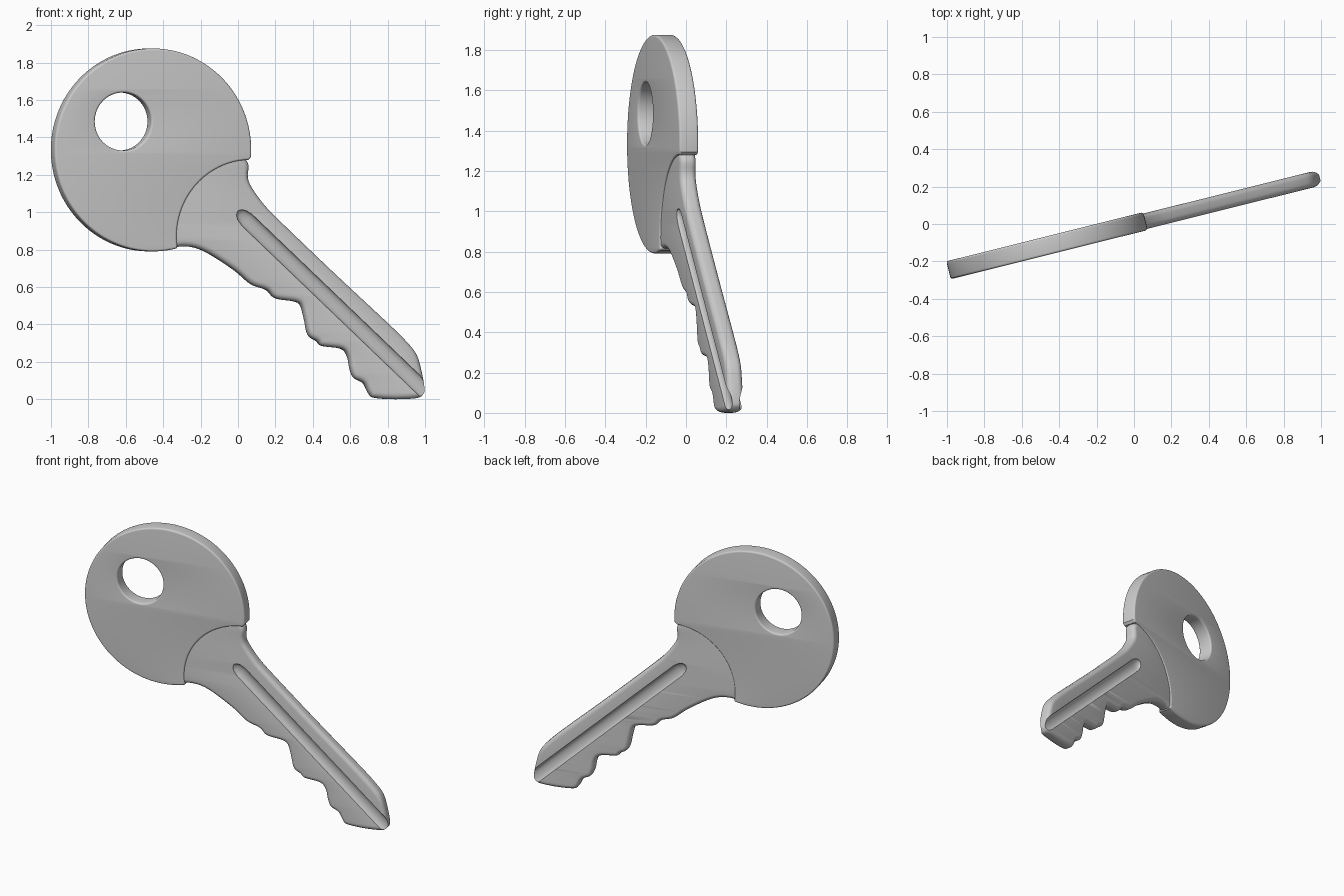
import bpy, bmesh, math
from mathutils import Matrix, Vector

if "Cube" in bpy.data.objects:
    bpy.data.objects.remove(bpy.data.objects["Cube"])

TILT = math.radians(14)
C = math.cos(TILT)
# local XY plane of the key -> upright, turned about z
PLACE = Matrix.Rotation(TILT, 4, 'Z') @ Matrix.Rotation(math.pi / 2, 4, 'X')


def circle(cx, cz, r, n=96):
    return [Vector((cx + r * math.cos(2 * math.pi * i / n),
                    cz + r * math.sin(2 * math.pi * i / n))) for i in range(n)]


def smooth_loop(pts, steps=5):
    """Closed Catmull-Rom curve through the points."""
    out, n = [], len(pts)
    for i in range(n):
        a, b, c, d = (Vector(pts[(i + k) % n]) for k in (-1, 0, 1, 2))
        for s in range(steps):
            t = s / steps
            out.append(0.5 * (2 * b + (c - a) * t + (2 * a - 5 * b + 4 * c - d) * t * t
                              + (3 * b - a - 3 * c + d) * t ** 3))
    return out


def plate(name, loops, half, bevel):
    """Flat plate with rounded edges from closed outlines."""
    cu = bpy.data.curves.new(name + "_outline", 'CURVE')
    cu.dimensions, cu.fill_mode = '2D', 'BOTH'
    cu.extrude, cu.bevel_depth, cu.offset = half - bevel, bevel, -bevel
    cu.bevel_resolution = 4
    for loop in loops:
        sp = cu.splines.new('POLY')
        sp.points.add(len(loop) - 1)
        for p, v in zip(sp.points, loop):
            p.co = (v.x, v.y, 0, 1)
        sp.use_cyclic_u = True
    tmp = bpy.data.objects.new(name + "_tmp", cu)
    bpy.context.collection.objects.link(tmp)
    dg = bpy.context.evaluated_depsgraph_get()
    me = bpy.data.meshes.new_from_object(tmp.evaluated_get(dg))
    bpy.data.objects.remove(tmp)
    bm = bmesh.new()
    bm.from_mesh(me)
    bmesh.ops.remove_doubles(bm, verts=bm.verts, dist=0.0003)
    bmesh.ops.recalc_face_normals(bm, faces=bm.faces)
    bm.to_mesh(me)
    bm.free()
    me.name = name
    ob = bpy.data.objects.new(name, me)
    bpy.context.collection.objects.link(ob)
    return ob


def finish(ob, angle=30):
    ob.data.transform(PLACE)
    bpy.ops.object.select_all(action='DESELECT')
    ob.select_set(True)
    bpy.context.view_layer.objects.active = ob
    bpy.ops.object.shade_smooth_by_angle(angle=math.radians(angle))


def groove_cutter(start, end, w, half_w, half_d):
    """Elliptical rod with a tapered start, lying on the face at height w."""
    axis = (end - start).normalized()
    side = Vector((-axis.y, axis.x))
    length, n = (end - start).length, 20
    bm = bmesh.new()
    rings = []
    for d, k in ((-0.03, 0.1), (-0.02, 0.5), (0.0, 0.8), (0.04, 1), (length, 1)):
        ring = []
        for i in range(n):
            a = 2 * math.pi * i / n
            p = start + axis * d + side * (half_w * k * math.cos(a))
            ring.append(bm.verts.new((p.x, p.y, w + half_d * k * math.sin(a))))
        rings.append(ring)
    for r0, r1 in zip(rings, rings[1:]):
        for i in range(n):
            j = (i + 1) % n
            bm.faces.new((r0[i], r0[j], r1[j], r1[i]))
    bm.faces.new(rings[0])
    bm.faces.new(rings[-1])
    bmesh.ops.recalc_face_normals(bm, faces=bm.faces)
    me = bpy.data.meshes.new("groove_cutter")
    bm.to_mesh(me)
    bm.free()
    ob = bpy.data.objects.new("groove_cutter", me)
    ob.hide_render = True
    bpy.context.collection.objects.link(ob)
    return ob


# head: disc with a scooped neck corner and a ring hole
HC, HR = Vector((-0.465 / C, 1.333)), 0.5425
NC, NR = Vector((0.06 / C, 0.87)), 0.41
rim = [p for p in circle(*HC, HR, 180) if (p - NC).length > NR]
scoop = [p for p in circle(*NC, NR, 180) if (p - HC).length < HR]
gap = max(range(len(rim)), key=lambda i: (rim[i] - rim[i - 1]).length)
rim = rim[gap:] + rim[:gap]
scoop.sort(key=lambda p: (p - rim[-1]).length)
hole = circle(-0.625 / C, 1.485, 0.155, 64)
head = plate("key_head", [rim + scoop, hole], 0.049, 0.012)
finish(head)

# blade: upper edge, tip, bitting, then the tongue hidden in the head
outline = [(0.045, 1.27), (0.048, 1.19), (0.065, 1.14), (0.12, 1.06), (0.2, 0.973),
           (0.5, 0.685), (0.8, 0.405), (0.9, 0.305), (0.95, 0.24), (0.975, 0.16),
           (0.993, 0.06), (0.985, 0.025), (0.95, 0.006), (0.84, 0.0), (0.73, 0.008),
           (0.70, 0.03), (0.67, 0.085), (0.62, 0.115), (0.6, 0.16), (0.585, 0.23),
           (0.55, 0.27), (0.45, 0.285), (0.42, 0.31), (0.375, 0.345), (0.355, 0.43),
           (0.335, 0.5), (0.3, 0.523), (0.2, 0.54), (0.15, 0.585), (0.07, 0.615),
           (-0.02, 0.69), (-0.15, 0.775), (-0.23, 0.81), (-0.3, 0.818), (-0.36, 0.815),
           (-0.43, 0.87), (-0.41, 1.08), (-0.25, 1.27), (-0.05, 1.34)]
blade = plate("key_blade", [smooth_loop([(x / C, z) for x, z in outline])], 0.042, 0.028)

# groove on both faces
for w in (-0.042, 0.042):
    cutter = groove_cutter(Vector((0.01 / C, 0.985)), Vector((1.06 / C, -0.022)), w, 0.042, 0.024)
    mod = blade.modifiers.new("groove", 'BOOLEAN')
    mod.object, mod.operation, mod.solver = cutter, 'DIFFERENCE', 'EXACT'
    bpy.context.view_layer.objects.active = blade
    bpy.ops.object.modifier_apply(modifier=mod.name)
    bpy.data.objects.remove(cutter)
finish(blade)
